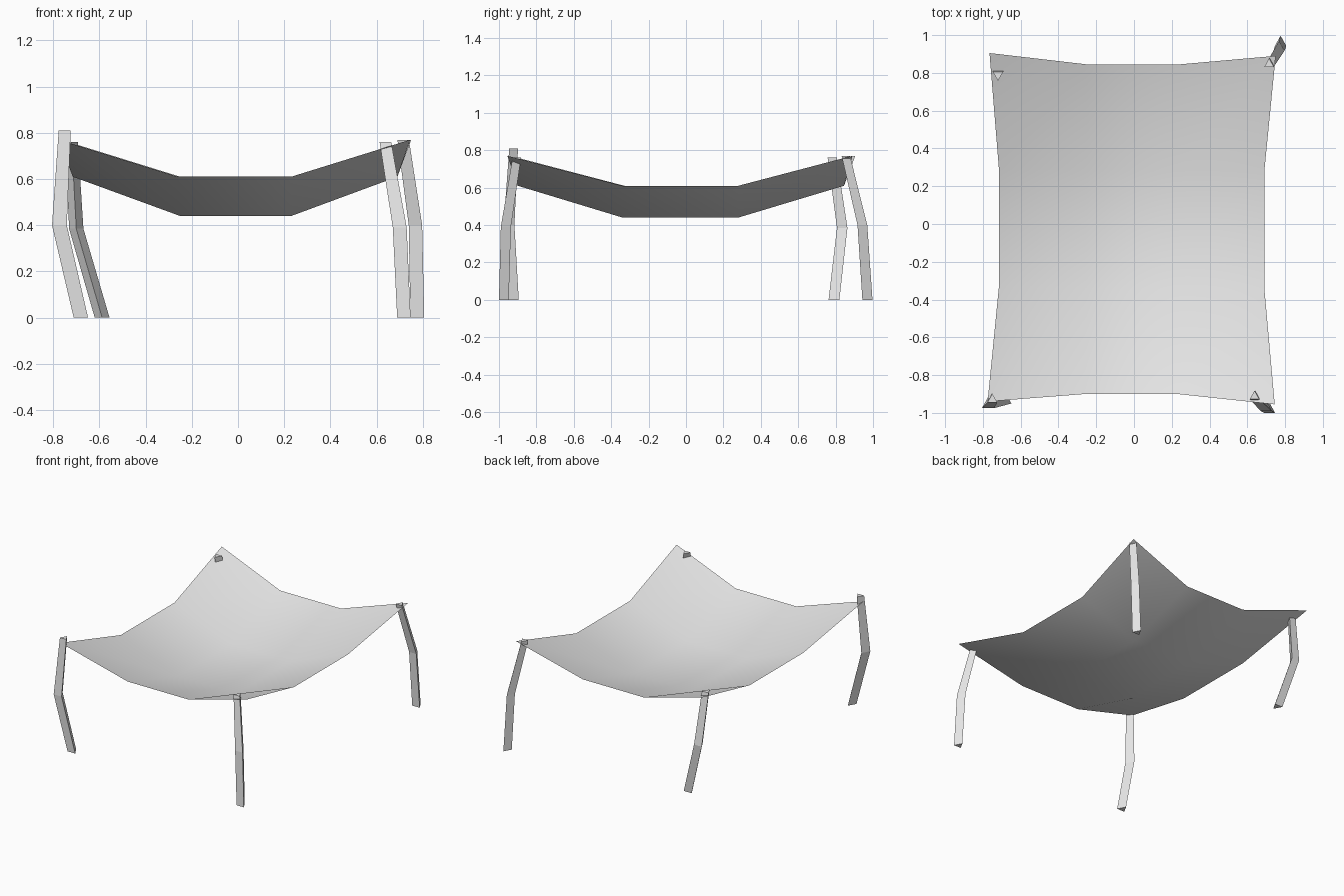
import bpy
import bmesh

cube = bpy.data.objects.get("Cube")
if cube:
    bpy.data.objects.remove(cube, do_unlink=True)

grey = bpy.data.materials.new("light grey")
grey.use_nodes = True
colour = (0.8, 0.8, 0.8, 1)
grey.diffuse_color = colour
grey.node_tree.nodes["Principled BSDF"].inputs["Base Color"].default_value = colour


def add_object(name, bm, smooth=False):
    mesh = bpy.data.meshes.new(name)
    for face in bm.faces:
        face.smooth = smooth
    bm.to_mesh(mesh)
    bm.free()
    mesh.materials.append(grey)
    obj = bpy.data.objects.new(name, mesh)
    bpy.context.collection.objects.link(obj)
    return obj


# Sagging sheet: four rows of four points, front to back
rows = [
    [(-0.775, -0.94), (-0.26, -0.9), (0.23, -0.9), (0.745, -0.955)],
    [(-0.715, -0.33), (-0.25, -0.34), (0.23, -0.34), (0.69, -0.34)],
    [(-0.715, 0.29), (-0.25, 0.28), (0.23, 0.28), (0.69, 0.28)],
    [(-0.765, 0.905), (-0.25, 0.845), (0.24, 0.845), (0.75, 0.89)],
]
heights = (0.44, 0.61, 0.77)  # inside, along an edge, at a corner
bm = bmesh.new()
grid = [[bm.verts.new((x, y, heights[(i in (0, 3)) + (j in (0, 3))]))
         for j, (x, y) in enumerate(row)] for i, row in enumerate(rows)]
for i in range(3):
    for j in range(3):
        bm.faces.new((grid[i][j], grid[i][j + 1], grid[i + 1][j + 1], grid[i + 1][j]))
add_object("canopy_sheet", bm, smooth=True)


# Bent three-sided legs: each ring is (centre x, base y, z, width),
# and the ridge points the way given by direction
def add_leg(name, direction, rings):
    bm = bmesh.new()
    loops = []
    for x, y, z, width in rings:
        points = ((x - width / 2, y), (x + width / 2, y), (x, y + direction * width * 0.9))
        loops.append([bm.verts.new((px, py, z)) for px, py in points])
    for low, high in zip(loops, loops[1:]):
        for k in range(3):
            n = (k + 1) % 3
            bm.faces.new((low[k], low[n], high[n], high[k]))
    bm.faces.new(loops[0])
    bm.faces.new(loops[-1])
    bmesh.ops.recalc_face_normals(bm, faces=bm.faces)
    add_object(name, bm)


add_leg("front_right_leg", 1, [(-0.68, -0.95, 0, 0.062), (-0.773, -0.975, 0.4, 0.064), (-0.75, -0.945, 0.81, 0.052)])
add_leg("front_left_leg", 1, [(0.718, -1.0, 0, 0.058), (0.7, -0.99, 0.39, 0.06), (0.638, -0.927, 0.76, 0.05)])
add_leg("back_right_leg", -1, [(-0.588, 0.82, 0, 0.064), (-0.7, 0.863, 0.385, 0.062), (-0.72, 0.806, 0.76, 0.054)])
add_leg("back_left_leg", 1, [(0.776, 0.943, 0, 0.06), (0.768, 0.917, 0.4, 0.058), (0.715, 0.832, 0.77, 0.05)])
